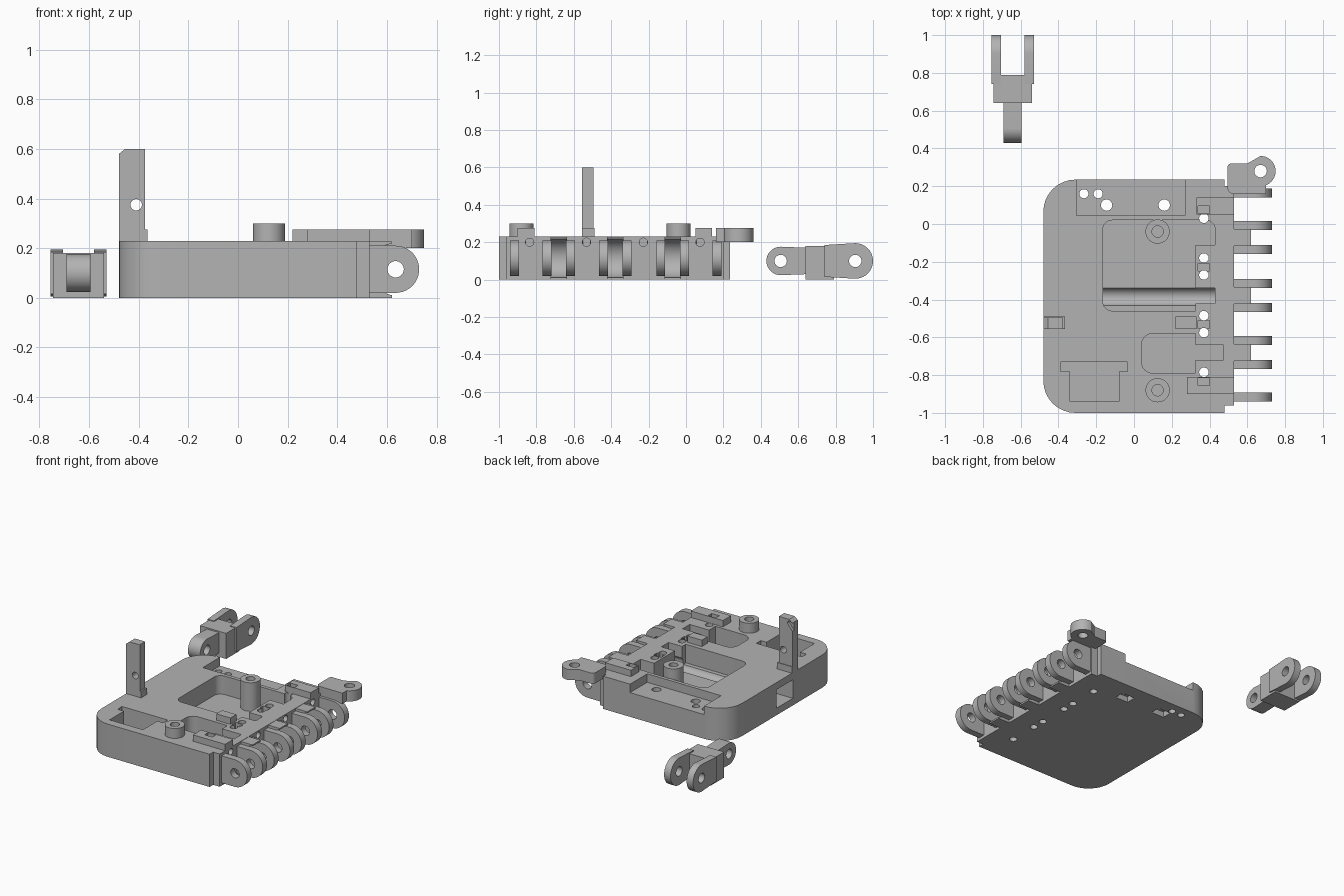
import bpy, bmesh, math
from mathutils import Vector

if "Cube" in bpy.data.objects:
    bpy.data.objects.remove(bpy.data.objects["Cube"])

grey = bpy.data.materials.new("plain_grey")
grey.use_nodes = True
grey.diffuse_color = (0.45, 0.45, 0.45, 1)
grey.node_tree.nodes["Principled BSDF"].inputs["Base Color"].default_value = grey.diffuse_color

AXES = {"z": lambda u, v, w: (u, v, w),
        "y": lambda u, v, w: (u, w, v),
        "x": lambda u, v, w: (w, u, v)}


def prism(name, pts, lo, hi, axis="z"):
    """Extrude a flat outline along an axis."""
    place = AXES[axis]
    bm = bmesh.new()
    low = [bm.verts.new(place(u, v, lo)) for u, v in pts]
    top = [bm.verts.new(place(u, v, hi)) for u, v in pts]
    bm.faces.new(low)
    bm.faces.new(top)
    for i in range(len(pts)):
        j = (i + 1) % len(pts)
        bm.faces.new((low[i], low[j], top[j], top[i]))
    bmesh.ops.recalc_face_normals(bm, faces=bm.faces)
    mesh = bpy.data.meshes.new(name)
    bm.to_mesh(mesh)
    bm.free()
    mesh.materials.append(grey)
    ob = bpy.data.objects.new(name, mesh)
    bpy.context.collection.objects.link(ob)
    return ob


def box(name, x0, x1, y0, y1, z0, z1):
    return prism(name, [(x0, y0), (x1, y0), (x1, y1), (x0, y1)], z0, z1)


def arc(u, v, r, a0, a1, n):
    return [(u + r * math.cos(math.radians(a0 + (a1 - a0) * i / n)),
             v + r * math.sin(math.radians(a0 + (a1 - a0) * i / n))) for i in range(n + 1)]


def cyl(name, u, v, r, lo, hi, axis="z"):
    return prism(name, arc(u, v, r, 0, 360, 32)[:-1], lo, hi, axis)


def fillet(corners):
    """Round the square corners (u, v, radius) of an outline."""
    out = []
    for i, (u, v, r) in enumerate(corners):
        p = Vector((u, v))
        if r == 0:
            out.append((u, v))
            continue
        a = (Vector(corners[i - 1][:2]) - p).normalized()
        b = (Vector(corners[(i + 1) % len(corners)][:2]) - p).normalized()
        for k in range(9):
            t = math.pi / 2 * k / 8
            out.append(tuple(p + r * (a + b - b * math.cos(t) - a * math.sin(t))))
    return out


def round_box(name, x0, x1, y0, y1, z0, z1, r):
    return prism(name, fillet([(x0, y0, r), (x1, y0, r), (x1, y1, r), (x0, y1, r)]), z0, z1)


def cut(ob, *cutters):
    for c in cutters:
        c.hide_render = True
        mod = ob.modifiers.new("cut", "BOOLEAN")
        mod.operation, mod.solver, mod.object = "DIFFERENCE", "EXACT", c
        bpy.context.view_layer.objects.active = ob
        bpy.ops.object.modifier_apply(modifier=mod.name)
        bpy.data.objects.remove(c)
    return ob


def eye(name, u, v, r, tail, half, lo, hi, axis, hole=0.033):
    """Round-ended plate with a hole; tail is where its flat end lies."""
    side = 1 if tail < u else -1
    ring = [(u + side * (a - u), b) for a, b in arc(u, v, r, -90, 90, 20)]
    pts = [(tail, v - half)] + ring + [(tail, v + half)]
    return cut(prism(name, pts, lo, hi, axis), cyl("hole", u, v, hole, lo - 0.1, hi + 0.1, axis))


# Base tray
base = prism("base", fillet([(-0.48, -1, 0.17), (0.48, -1, 0), (0.48, -0.96, 0), (0.53, -0.96, 0),
                             (0.53, 0.2, 0), (0.48, 0.2, 0), (0.48, 0.235, 0),
                             (-0.48, 0.235, 0.17)]), 0, 0.23)

# Pockets, kept solid where the hinge blocks reach in
main = round_box("main_pocket", -0.165, 0.43, -0.46, 0.02, 0.1, 0.3, 0.05)
small = round_box("small_pocket", 0.04, 0.475, -0.79, -0.58, 0.1, 0.3, 0.06)
for pocket in (main, small):
    cut(pocket, *[box("block", 0.325, 0.6, a, b, 0, 0.4)
                  for a, b in ((-0.34, -0.11), (-0.64, -0.42), (-0.94, -0.72))])
cut(base, main, small,
    box("rear_recess", -0.305, 0.27, 0.045, 0.3, 0.17, 0.3),
    box("socket_flange", -0.39, -0.035, -0.78, -0.73, 0.07, 0.3),
    box("socket_body", -0.34, -0.08, -0.94, -0.77, 0.07, 0.3),
    box("side_opening", -0.6, -0.3, -0.5, -0.32, 0.05, 0.18),
    cyl("tunnel", -0.385, 0.115, 0.048, -0.4, 0.7, "x"))

# Screw holes, bottom slots, hinge pin holes with their top notches
for x, y, r in ((-0.265, 0.16, 0.024), (-0.19, 0.16, 0.024), (-0.145, 0.1, 0.03), (0.16, 0.1, 0.03)):
    cut(base, cyl("hole", x, y, r, -0.1, 0.4))
for x in (-0.145, 0.16):
    cut(base, box("slot", x - 0.05, x + 0.05, 0.065, 0.135, -0.1, 0.04))
for y in (0.03, -0.18, -0.27, -0.485, -0.575, -0.785):
    cut(base, cyl("hole", 0.37, y, 0.025, -0.1, 0.4))
PINS = (0.075, -0.228, -0.532, -0.836)
for y in PINS:
    cut(base, box("notch", 0.34, 0.4, y - 0.02, y + 0.02, 0.12, 0.4),
        cyl("pin_hole", y, 0.2, 0.022, 0.37, 0.7, "x"))

# Standing bosses
for y, foot in ((-0.04, 0.09), (-0.88, 0.2)):
    cut(cyl("boss", 0.125, y, 0.064, foot, 0.3), cyl("hole", 0.125, y, 0.03, 0.24, 0.4))

# Hinge lugs and the scooped webs between close pairs
for y in (0.165, -0.007, -0.135, -0.315, -0.442, -0.617, -0.744, -0.917):
    eye("hinge_lug", 0.635, 0.115, 0.095, 0.5, 0.095, y - 0.024, y + 0.024, "y")
for y in (-0.071, -0.378, -0.68):
    web = box("hinge_web", 0.525, 0.62, y - 0.045, y + 0.045, 0, 0.228)
    cut(web, cyl("scoop", 0.635, 0.115, 0.105, y - 0.1, y + 0.1, "y"))

# Raised blocks on the top
tops = [box("rear_rib", 0.33, 0.53, 0.05, 0.14, 0.22, 0.275),
        box("front_rib", 0.28, 0.53, -0.9, -0.81, 0.22, 0.275),
        box("middle_rib", 0.22, 0.33, -0.555, -0.49, 0.22, 0.275)]
cut(tops[0], box("notch", 0.34, 0.4, 0.055, 0.095, 0.1, 0.4))
cut(tops[1], box("notch", 0.34, 0.4, -0.856, -0.816, 0.1, 0.4))

# Rear corner arm with its eye
arm = prism("corner_arm", fillet([(0.495, 0.16, 0.03), (0.7, 0.16, 0), (0.7, 0.32, 0), (0.495, 0.32, 0.02)]),
            0.2, 0.275)
cut(arm, cyl("hole", 0.67, 0.28, 0.06, 0, 0.4))
eye("arm_eye", 0.67, 0.28, 0.08, 0.6, 0.04, 0.2, 0.275, "z")

# Latch post
post = prism("latch_post", [(-0.48, 0.22), (-0.375, 0.22), (-0.375, 0.6), (-0.455, 0.6), (-0.48, 0.58)],
             -0.555, -0.495, "y")
cut(post, cyl("hole", -0.41, 0.375, 0.023, -0.7, -0.3, "y"),
    prism("groove", [(-0.5, 0.5), (-0.44, 0.57), (-0.45, 0.59), (-0.5, 0.57)], -0.515, -0.4, "y"))
box("post_foot", -0.48, -0.365, -0.555, -0.49, 0.22, 0.275)

# Loose link: block, forked end and tongue
link = prism("link_block", fillet([(0.57, 0.0, 0.02), (0.83, 0.0, 0), (0.83, 0.18, 0), (0.57, 0.18, 0.02)]),
             -0.745, -0.54, "x")
cut(link, box("end_trim", -0.8, -0.5, 0.79, 1, -0.1, 0.3), box("neck_trim", -0.8, -0.5, 0.5, 0.64, -0.1, 0.3))
for x in (-0.73, -0.555):
    eye("link_fork", 0.905, 0.1, 0.095, 0.74, 0.085, x - 0.025, x + 0.025, "x")
eye("link_tongue", 0.506, 0.1, 0.076, 0.66, 0.07, -0.69, -0.595, "x")

# Smooth curved walls, keep edges sharp
bpy.ops.object.select_all(action="DESELECT")
for ob in bpy.context.scene.objects:
    if ob.type == "MESH":
        ob.select_set(True)
bpy.context.view_layer.objects.active = base
bpy.ops.object.shade_smooth_by_angle(angle=math.radians(30))
